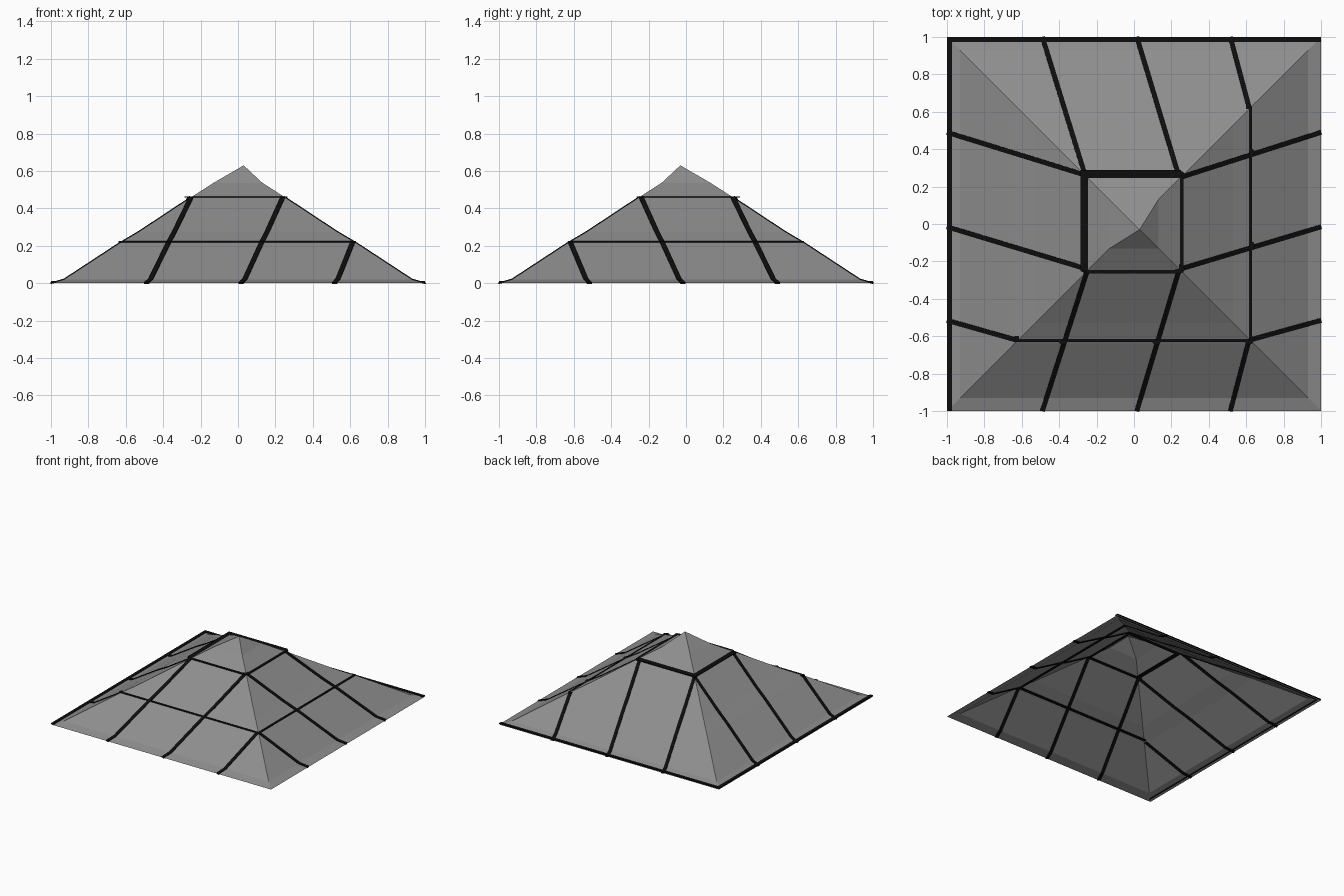
import bpy, bmesh, math
from mathutils import Vector

if "Cube" in bpy.data.objects:
    bpy.data.objects.remove(bpy.data.objects["Cube"])

def material(name, rgb):
    m = bpy.data.materials.new(name)
    m.diffuse_color = (*rgb, 1)
    m.use_nodes = True
    m.node_tree.nodes["Principled BSDF"].inputs["Base Color"].default_value = m.diffuse_color
    return m

GREY = material("grey_panel", (0.27, 0.27, 0.27))
BLACK = material("black_bar", (0.004, 0.004, 0.004))

# Half-width and height of the square roof section, from top to rim
LEVELS = [(0.0, 0.63), (0.13, 0.537), (0.25, 0.46), (0.53, 0.275),
          (0.64, 0.21), (0.93, 0.02), (1.0, 0.0)]

def height(x, y):
    r = max(abs(x), abs(y))
    for (r0, z0), (r1, z1) in zip(LEVELS, LEVELS[1:]):
        if r <= r1:
            return z0 + (z1 - z0) * (r - r0) / (r1 - r0)
    return 0.0

def finish(name, bm, mat):
    me = bpy.data.meshes.new(name)
    bm.to_mesh(me)
    bm.free()
    me.materials.append(mat)
    ob = bpy.data.objects.new(name, me)
    bpy.context.collection.objects.link(ob)
    return ob

# Open pyramid roof with a slightly off-centre peak
bm = bmesh.new()
peak = bm.verts.new((0.03, -0.03, 0.63))
rings = [[bm.verts.new((sx * r, sy * r, z)) for sx, sy in ((-1, -1), (1, -1), (1, 1), (-1, 1))]
         for r, z in LEVELS[1:]]
for i in range(4):
    j = (i + 1) % 4
    bm.faces.new((rings[0][i], rings[0][j], peak))
    for a, b in zip(rings, rings[1:]):
        bm.faces.new((b[i], b[j], a[j], a[i]))
finish("roof_shell", bm, GREY)

def add_box(bm, a, b, side, up):
    """Bar from a to b with half-size vectors side and up."""
    v = [bm.verts.new(p + s * side + u * up) for p in (a, b)
         for s, u in ((-1, -1), (1, -1), (1, 1), (-1, 1))]
    bm.faces.new(v[3::-1])
    bm.faces.new(v[4:])
    for i in range(4):
        j = (i + 1) % 4
        bm.faces.new((v[i], v[j], v[4 + j], v[4 + i]))

def slope_bar(bm, face, start, end):
    """Bar following the slope of one roof face (outward direction given)."""
    s, e = Vector(start), Vector(end)
    n = Vector((*face, 0))
    rs, re = s.dot(n.xy), e.dot(n.xy)
    cuts = [rs] + [r for r, z in reversed(LEVELS) if re < r < rs] + [re]
    pts = []
    for r in cuts:
        p = s.lerp(e, (rs - r) / (rs - re))
        pts.append(Vector((p.x, p.y, height(p.x, p.y))))
    for a, b in zip(pts, pts[1:]):
        t = (b - a).normalized()
        across = Vector((-n.y, n.x, 0))
        up = across.cross(t).normalized()
        side = t.cross(up)
        add_box(bm, a, b, side * 0.013, up * 0.0045)

FRONT, RIGHT, BACK, LEFT = (0, -1), (1, 0), (0, 1), (-1, 0)

# Bars running down the slopes
BARS = {
    "front": (FRONT, [((-0.49, -1), (-0.25, -0.25)), ((0.015, -1), (0.24, -0.25)),
                      ((0.515, -1), (0.615, -0.62))]),
    "right": (RIGHT, [((1, 0.49), (0.25, 0.25)), ((1, -0.015), (0.25, -0.24)),
                      ((1, -0.515), (0.62, -0.62))]),
    "back": (BACK, [((-0.49, 1), (-0.26, 0.255)), ((0.015, 1), (0.24, 0.255)),
                    ((0.515, 1), (0.615, 0.625))]),
    "left": (LEFT, [((-1, 0.49), (-0.255, 0.26)), ((-1, -0.015), (-0.255, -0.24)),
                    ((-1, -0.515), (-0.63, -0.62))]),
}
for name, (face, lines) in BARS.items():
    bm = bmesh.new()
    for s, e in lines:
        slope_bar(bm, face, s, e)
    finish(name + "_slope_bars", bm, BLACK)

def flat_plate(name, x0, x1, y0, y1, z):
    bm = bmesh.new()
    ym = (y0 + y1) / 2
    add_box(bm, Vector((x0, ym, z)), Vector((x1, ym, z)),
            Vector((0, (y1 - y0) / 2, 0)), Vector((0, 0, 0.003)))
    finish(name, bm, BLACK)

# Level plates of the upper ring: wide at back and left, narrow elsewhere
flat_plate("upper_back_plate", -0.285, 0.25, 0.22, 0.29, 0.46)
flat_plate("upper_left_plate", -0.285, -0.22, -0.25, 0.29, 0.46)
flat_plate("upper_front_plate", -0.25, 0.25, -0.265, -0.23, 0.46)
flat_plate("upper_right_plate", 0.23, 0.265, -0.25, 0.25, 0.46)

# Level plates of the lower ring: only front and right
z = height(0.62, 0)
flat_plate("lower_front_plate", -0.64, 0.63, -0.632, -0.60, z)
flat_plate("lower_right_plate", 0.60, 0.632, -0.63, 0.63, z)

# Rim strips along the back and left
flat_plate("back_rim_strip", -1, 1, 0.972, 1, 0.008)
flat_plate("left_rim_strip", -1, -0.972, -1, 1, 0.008)

# Small round joints where bars meet
bm = bmesh.new()
for x, y in [(-0.26, 0.265), (0.245, 0.26), (-0.265, -0.235), (0.245, -0.24),
             (-0.38, -0.62), (0.12, -0.62), (0.615, -0.62), (0.62, 0.38), (0.62, -0.115)]:
    c = [bm.verts.new((x + 0.026 * math.cos(k * math.pi / 4),
                       y + 0.026 * math.sin(k * math.pi / 4), height(x, y) + 0.003))
         for k in range(8)]
    bm.faces.new(c)
finish("bar_joints", bm, BLACK)
